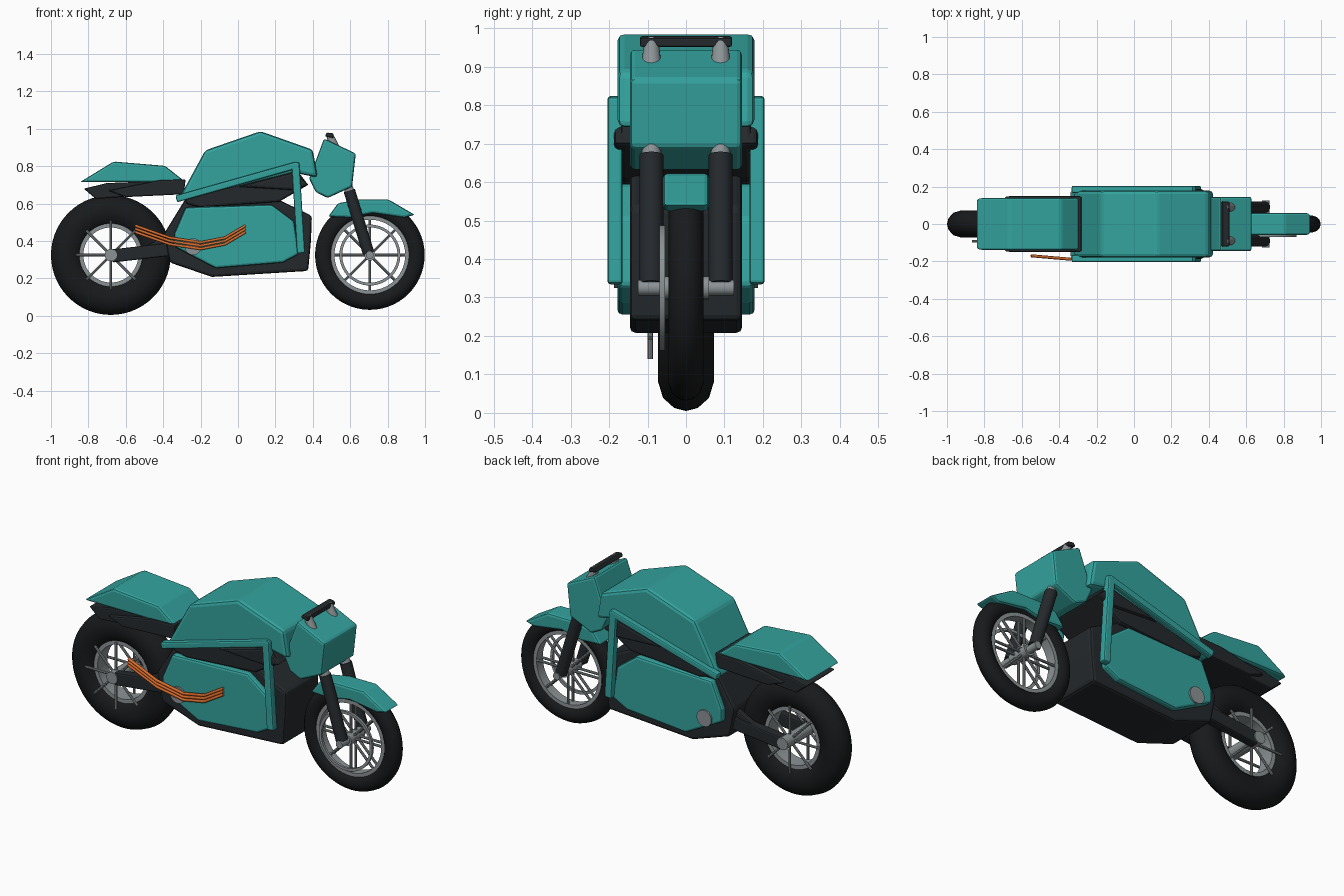
import bpy, bmesh, math
from mathutils import Vector

if "Cube" in bpy.data.objects:
    bpy.data.objects.remove(bpy.data.objects["Cube"])


def material(name, rgb):
    m = bpy.data.materials.new(name)
    m.diffuse_color = (*rgb, 1)
    m.use_nodes = True
    m.node_tree.nodes["Principled BSDF"].inputs["Base Color"].default_value = m.diffuse_color
    return m


TEAL = material("teal_paint", (0.034, 0.37, 0.345))
DARK = material("dark_plastic", (0.018, 0.022, 0.025))
RUBBER = material("rubber", (0.009, 0.01, 0.011))
ORANGE = material("orange_pipe", (0.7, 0.15, 0.025))
GREY = material("brushed_metal", (0.26, 0.29, 0.3))


def finish(name, bm, mat, bevel=0, smooth=False):
    bmesh.ops.recalc_face_normals(bm, faces=bm.faces)
    me = bpy.data.meshes.new(name)
    bm.to_mesh(me)
    bm.free()
    ob = bpy.data.objects.new(name, me)
    bpy.context.collection.objects.link(ob)
    me.materials.append(mat)
    if bevel:
        mod = ob.modifiers.new("Bevel", "BEVEL")
        mod.width, mod.segments, mod.limit_method = bevel, 2, 'ANGLE'
    if smooth:
        bpy.ops.object.select_all(action='DESELECT')
        ob.select_set(True)
        bpy.context.view_layer.objects.active = ob
        bpy.ops.object.shade_smooth_by_angle(angle=math.radians(40))
    return ob


def slab(name, pts, y0, y1, mat, bevel=0.012):
    """Side profile (x, z) extruded from y0 to y1."""
    bm = bmesh.new()
    face = bm.faces.new([bm.verts.new((x, y0, z)) for x, z in pts])
    ext = bmesh.ops.extrude_face_region(bm, geom=[face])["geom"]
    bmesh.ops.translate(bm, vec=(0, y1 - y0, 0),
                        verts=[v for v in ext if isinstance(v, bmesh.types.BMVert)])
    return finish(name, bm, mat, bevel)


def rod(name, a, b, r, mat, r2=None, n=20):
    a, b = Vector(a), Vector(b)
    bm = bmesh.new()
    bmesh.ops.create_cone(bm, cap_ends=True, segments=n, radius1=r,
                          radius2=r if r2 is None else r2, depth=(b - a).length)
    bm.transform((b - a).to_track_quat('Z', 'Y').to_matrix().to_4x4())
    bmesh.ops.translate(bm, vec=(a + b) / 2, verts=bm.verts)
    return finish(name, bm, mat, smooth=True)


def lathe(name, loop, centre, mat, n=56):
    """Closed (radius, y) loop turned around the wheel axle."""
    bm = bmesh.new()
    rings = []
    for i in range(n):
        t = 2 * math.pi * i / n
        rings.append([bm.verts.new((centre[0] + r * math.cos(t), y, centre[1] + r * math.sin(t)))
                      for r, y in loop])
    for i in range(n):
        p, q = rings[i], rings[(i + 1) % n]
        for j in range(len(loop)):
            k = (j + 1) % len(loop)
            bm.faces.new((p[j], p[k], q[k], q[j]))
    return finish(name, bm, mat, smooth=True)


def ring(name, c, r0, r1, y, half, mat=GREY):
    return lathe(name, [(r0, y - half), (r1, y - half), (r1, y + half), (r0, y + half)], c, mat)


def bar(name, a, b, w, y0, y1, mat, bevel=0.008):
    """Straight bar of width w between two (x, z) points."""
    a, b = Vector(a), Vector(b)
    n = (b - a).normalized().orthogonal() * w / 2
    return slab(name, [a + n, b + n, b - n, a - n], y0, y1, mat, bevel)


def wheel(name, c, r_in, r_out, half, spoke_r, spoke_ys):
    side = [(0, 0.55), (0.15, 0.88), (0.5, 1), (0.78, 0.82), (0.95, 0.42)]
    prof = [(r_in + (r_out - r_in) * f, half * w) for f, w in side]
    lathe(name + "_tyre", prof + [(r_out, 0)] + [(r, -y) for r, y in reversed(prof)], c, RUBBER)
    ring(name + "_rim", c, r_in - 0.018, r_in + 0.004, 0, half * 0.6)
    for y in spoke_ys:
        for i in range(8):
            t = math.pi * i / 4
            rod(name + "_spoke", (c[0], y, c[1]),
                (c[0] + spoke_r * math.cos(t), y, c[1] + spoke_r * math.sin(t)), 0.007, GREY, n=8)


# Wheels, hubs and brake ring
REAR, FRONT = (-0.68, 0.325), (0.705, 0.325)
wheel("rear_wheel", REAR, 0.165, 0.32, 0.073, 0.185, (-0.093, 0.066))
wheel("front_wheel", FRONT, 0.207, 0.293, 0.045, 0.2, (-0.02, 0.02))
ring("brake_ring", FRONT, 0.148, 0.163, -0.062, 0.007)
rod("rear_hub", (REAR[0], -0.13, REAR[1]), (REAR[0], 0.13, REAR[1]), 0.033, GREY)
rod("front_hub", (FRONT[0], -0.06, FRONT[1]), (FRONT[0], 0.06, FRONT[1]), 0.03, GREY)
rod("front_axle", (FRONT[0], -0.125, FRONT[1]), (FRONT[0], 0.125, FRONT[1]), 0.02, GREY)

# Engine block and dark frame
slab("engine_block", [(-0.395, 0.44), (-0.275, 0.635), (0.22, 0.62), (0.395, 0.535), (0.39, 0.4),
                      (0.375, 0.24), (-0.14, 0.208), (-0.365, 0.285)], -0.146, 0.146, DARK, 0.015)
slab("frame_core", [(-0.28, 0.6), (-0.28, 0.65), (0.3, 0.8), (0.375, 0.7), (0.22, 0.61), (-0.2, 0.58)],
     -0.17, 0.17, DARK)
slab("frame_rail", [(0.0, 0.69), (0.3, 0.77), (0.38, 0.7), (0.3, 0.672)], -0.187, 0.187, DARK)

# Tank, seat, tail and nose
slab("tank", [(-0.325, 0.61), (-0.175, 0.885), (0.12, 0.987), (0.4, 0.888), (0.425, 0.74),
              (0.3, 0.765)], -0.178, 0.178, TEAL, 0.018)
slab("seat_cowl", [(-0.845, 0.715), (-0.665, 0.825), (-0.39, 0.802), (-0.28, 0.715)],
     -0.14, 0.14, TEAL)
slab("tail_tray", [(-0.825, 0.68), (-0.7, 0.71), (-0.3, 0.725), (-0.3, 0.66), (-0.76, 0.625)],
     -0.125, 0.125, DARK, 0.008)
slab("subframe", [(-0.695, 0.67), (-0.42, 0.725), (-0.28, 0.73), (-0.29, 0.65), (-0.6, 0.635)],
     -0.149, 0.149, DARK, 0.008)
slab("nose_cowl", [(0.38, 0.735), (0.46, 0.948), (0.63, 0.868), (0.61, 0.69), (0.48, 0.63),
                   (0.415, 0.662)], -0.145, 0.145, TEAL)

# Front mudguard
slab("front_mudguard", [(0.482, 0.53), (0.535, 0.602), (0.64, 0.622), (0.805, 0.622), (0.945, 0.54),
                        (0.89, 0.525), (0.72, 0.55), (0.6, 0.525)], -0.06, 0.06, TEAL)

# Handlebar
slab("handlebar", [(0.465, 0.96), (0.475, 0.98), (0.51, 0.975), (0.51, 0.95)], -0.12, 0.12, DARK, 0.006)

# Parts repeated on both sides
for s, side in ((-1, "right"), (1, "left")):
    slab("side_panel_" + side, [(-0.28, 0.58), (0.18, 0.595), (0.3, 0.505), (0.325, 0.33),
                                (0.24, 0.285), (-0.12, 0.255), (-0.34, 0.37), (-0.34, 0.44)],
         s * 0.13, s * 0.178, TEAL)
    bar("frame_bar_" + side, (-0.33, 0.625), (0.32, 0.808), 0.037, s * 0.165, s * 0.204, TEAL)
    bar("frame_drop_" + side, (0.307, 0.82), (0.337, 0.335), 0.042, s * 0.165, s * 0.204, TEAL)
    bar("swingarm_" + side, (-0.675, 0.32), (-0.28, 0.365), 0.07, s * 0.075, s * 0.125, DARK)
    bar("swingarm_brace_" + side, (-0.5, 0.35), (-0.33, 0.44), 0.035, s * 0.08, s * 0.115, DARK)
    rod("pivot_cap_" + side, (-0.24, s * 0.16, 0.37), (-0.24, s * 0.187, 0.37), 0.045, GREY)
    y = s * 0.09
    rod("fork_tube_" + side, (0.7, y, 0.335), (0.51, y, 0.91), 0.02, GREY)
    rod("fork_sleeve_" + side, (0.698, y, 0.335), (0.595, y, 0.67), 0.031, DARK)
    rod("fork_collar_" + side, (0.596, y, 0.667), (0.57, y, 0.75), 0.026, GREY, 0.018)
    rod("bar_mount_" + side, (0.52, y, 0.89), (0.488, y, 0.972), 0.028, GREY, 0.018)

# Triple exhaust on the front-facing side
path = [(-0.55, -0.17, 0.465), (-0.365, -0.186, 0.4), (-0.2, -0.192, 0.375),
        (-0.07, -0.192, 0.4), (0.04, -0.186, 0.465)]
for k in (-1, 0, 1):
    cu = bpy.data.curves.new("exhaust_pipe", 'CURVE')
    cu.dimensions = '3D'
    cu.bevel_depth, cu.bevel_resolution, cu.use_fill_caps = 0.008, 1, True
    sp = cu.splines.new('POLY')
    sp.points.add(len(path) - 1)
    for p, (x, y, z) in zip(sp.points, path):
        p.co = (x, y, z + 0.017 * k, 1)
    cu.materials.append(ORANGE)
    bpy.context.collection.objects.link(bpy.data.objects.new("exhaust_pipe", cu))
